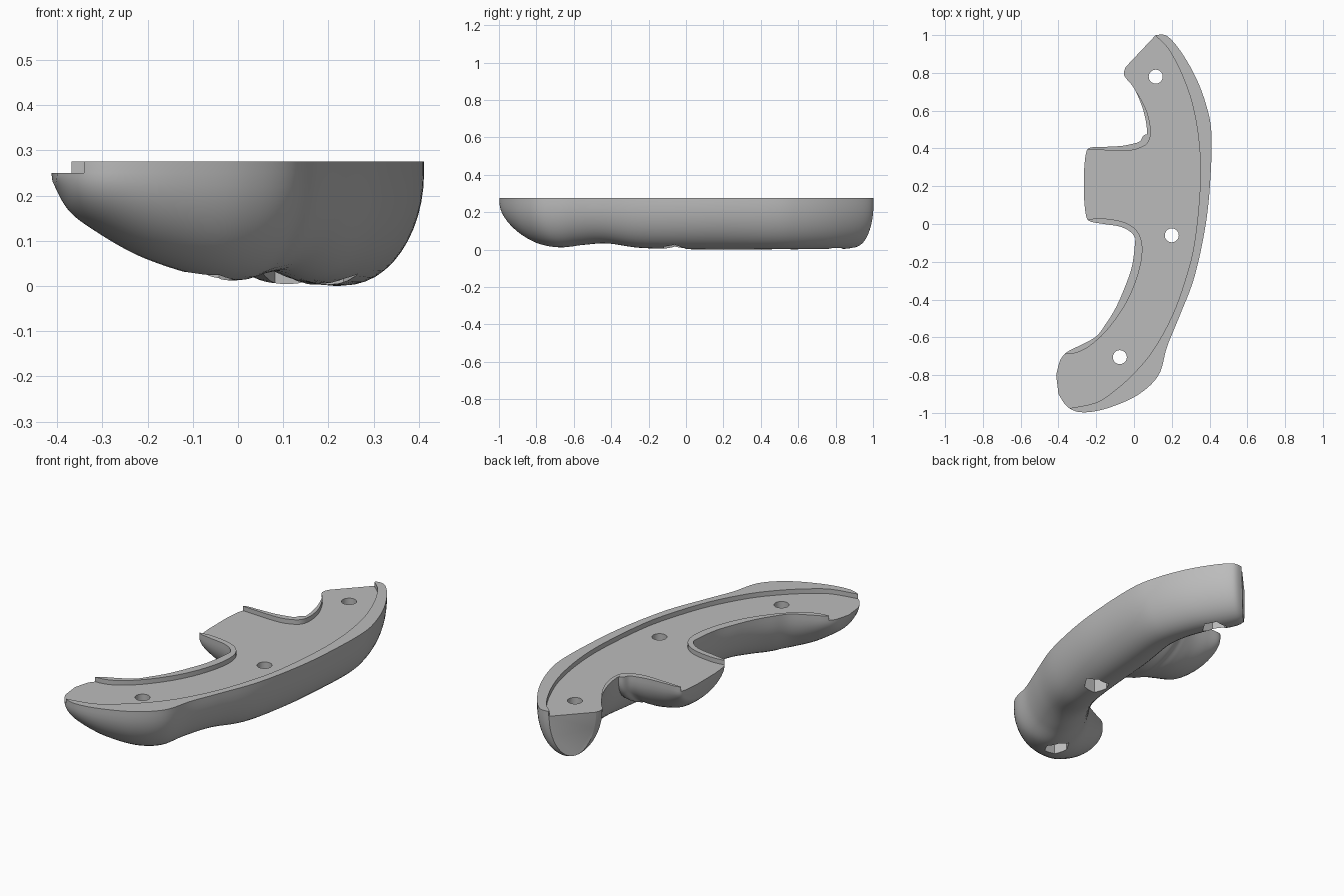
import bpy, bmesh, math
from mathutils import Vector

if "Cube" in bpy.data.objects:
    bpy.data.objects.remove(bpy.data.objects["Cube"])

RIM, FLOOR = 0.275, 0.25

grey = bpy.data.materials.new("plain grey")
grey.diffuse_color = (0.5, 0.5, 0.5, 1)
grey.use_nodes = True
grey.node_tree.nodes["Principled BSDF"].inputs["Base Color"].default_value = grey.diffuse_color


def spline(rows, steps):
    """Smooth curve through rows of numbers."""
    pts = [Vector(r) for r in rows]
    out = []
    for i in range(len(pts) - 1):
        a, b, c, d = pts[max(i - 1, 0)], pts[i], pts[i + 1], pts[min(i + 2, len(pts) - 1)]
        for k in range(steps):
            t = k / steps
            out.append(0.5 * (2 * b + (c - a) * t + (2 * a - 5 * b + 4 * c - d) * t * t
                              + (3 * b - a - 3 * c + d) * t ** 3))
    return out + [pts[-1]]


def finish(name, bm):
    bmesh.ops.recalc_face_normals(bm, faces=bm.faces)
    mesh = bpy.data.meshes.new(name)
    bm.to_mesh(mesh)
    bm.free()
    mesh.materials.append(grey)
    ob = bpy.data.objects.new(name, mesh)
    bpy.context.collection.objects.link(ob)
    return ob


def loft(name, rows, top, steps=7, arc=24):
    """Half-ellipse sections hung between left and right edge points."""
    bm = bmesh.new()
    rings = []
    for lx, ly, rx, ry, low in spline(rows, steps):
        left, right = Vector((lx, ly, 0)), Vector((rx, ry, 0))
        mid, half = (left + right) / 2, (right - left) / 2
        pts = [left + Vector((0, 0, top))]
        for k in range(arc + 1):
            a = math.pi * k / arc
            p = mid - half * math.cos(a)
            p.z = FLOOR - (FLOOR - low) * math.sin(a)
            pts.append(p)
        pts.append(right + Vector((0, 0, top)))
        rings.append([bm.verts.new(p) for p in pts])
    n = len(rings[0])
    for r, s in zip(rings, rings[1:]):
        for k in range(n):
            bm.faces.new((r[k], r[(k + 1) % n], s[(k + 1) % n], s[k]))
    bm.faces.new(rings[0])
    bm.faces.new(rings[-1])
    return finish(name, bm)


def prism(name, outline, z0, z1):
    bm = bmesh.new()
    lo = [bm.verts.new((p[0], p[1], z0)) for p in outline]
    hi = [bm.verts.new((p[0], p[1], z1)) for p in outline]
    n = len(lo)
    for k in range(n):
        bm.faces.new((lo[k], lo[(k + 1) % n], hi[(k + 1) % n], hi[k]))
    bm.faces.new(lo)
    bm.faces.new(hi)
    return finish(name, bm)


def boolean(target, tool, operation):
    mod = target.modifiers.new(operation.lower(), 'BOOLEAN')
    mod.operation, mod.object, mod.solver = operation, tool, 'EXACT'
    bpy.ops.object.select_all(action='DESELECT')
    bpy.context.view_layer.objects.active = target
    target.select_set(True)
    bpy.ops.object.modifier_apply(modifier=mod.name)
    bpy.data.objects.remove(tool)


# Curved handle: left x, y, right x, y, lowest z
grip = loft("grip_body", [
    (-0.412, -0.80, -0.40, -0.90, 0.225),
    (-0.39, -0.72, -0.35, -0.97, 0.165),
    (-0.35, -0.675, -0.27, -0.997, 0.12),
    (-0.28, -0.64, -0.14, -0.975, 0.065),
    (-0.20, -0.595, 0.02, -0.905, 0.025),
    (-0.15, -0.53, 0.13, -0.80, 0.012),
    (-0.10, -0.45, 0.175, -0.65, 0.025),
    (-0.055, -0.35, 0.24, -0.49, 0.033),
    (-0.01, -0.22, 0.32, -0.28, 0.01),
    (0.01, -0.05, 0.38, 0.0, 0.003),
    (0.03, 0.20, 0.405, 0.25, 0.0),
    (0.068, 0.44, 0.41, 0.48, 0.002),
    (0.055, 0.58, 0.385, 0.62, 0.002),
    (0.005, 0.71, 0.33, 0.77, 0.003),
    (-0.045, 0.775, 0.25, 0.91, 0.004),
    (-0.053, 0.80, 0.175, 0.995, 0.012),
    (-0.045, 0.83, 0.115, 1.0, 0.025)], RIM)

# Side tongue between the two finger notches
tongue = loft("tongue", [
    (-0.264, 0.13, -0.264, 0.29, 0.225),
    (-0.255, 0.05, -0.255, 0.37, 0.18),
    (-0.235, 0.015, -0.235, 0.403, 0.14),
    (-0.16, 0.0, -0.16, 0.408, 0.085),
    (-0.07, -0.015, -0.07, 0.413, 0.06),
    (-0.01, -0.05, -0.01, 0.424, 0.055),
    (0.025, -0.11, 0.03, 0.437, 0.055),
    (0.06, -0.14, 0.07, 0.475, 0.06),
    (0.2, -0.13, 0.2, 0.44, 0.09)], RIM - 0.0005)
boolean(grip, tongue, 'UNION')

# Sunken inner face, leaving raised rims along the long edges
right_line = spline([
    (-0.34, -0.975), (-0.20, -0.945), (-0.10, -0.88), (0.0, -0.79), (0.10, -0.67),
    (0.20, -0.49), (0.27, -0.30), (0.32, -0.10), (0.35, 0.20), (0.345, 0.42),
    (0.31, 0.63), (0.25, 0.80), (0.18, 0.93), (0.12, 0.99)], 4)
upper_notch = spline([
    (-0.04, 0.765), (0.02, 0.69), (0.07, 0.59), (0.088, 0.50), (0.077, 0.435),
    (0.03, 0.402), (-0.05, 0.387), (-0.24, 0.395)], 4)
lower_notch = spline([
    (-0.24, 0.025), (-0.17, 0.03), (-0.06, 0.012), (0.01, -0.03), (0.042, -0.10),
    (0.038, -0.20), (0.0, -0.33), (-0.06, -0.45), (-0.15, -0.57), (-0.24, -0.65),
    (-0.31, -0.683), (-0.37, -0.69)], 4)
outline = ([(-0.36, -1.05)] + right_line + [(0.11, 1.1), (-0.25, 0.9), (-0.12, 0.77)]
           + upper_notch + [(-0.35, 0.40), (-0.35, 0.02)]
           + lower_notch + [(-0.5, -0.69), (-0.5, -1.05)])
boolean(grip, prism("recess_cutter", outline, FLOOR, 0.4), 'DIFFERENCE')

# Screw holes with hexagonal nut pockets underneath
for x, y in [(0.115, 0.78), (0.2, -0.06), (-0.075, -0.705)]:
    for sides, radius, z0, z1 in [(32, 0.037, -0.1, 0.4), (6, 0.066, -0.1, 0.09)]:
        ring = [(x + radius * math.cos(2 * math.pi * k / sides),
                 y + radius * math.sin(2 * math.pi * k / sides)) for k in range(sides)]
        boolean(grip, prism("hole_cutter", ring, z0, z1), 'DIFFERENCE')

bpy.ops.object.select_all(action='DESELECT')
grip.select_set(True)
bpy.context.view_layer.objects.active = grip
bpy.ops.object.shade_smooth_by_angle(angle=math.radians(32))
